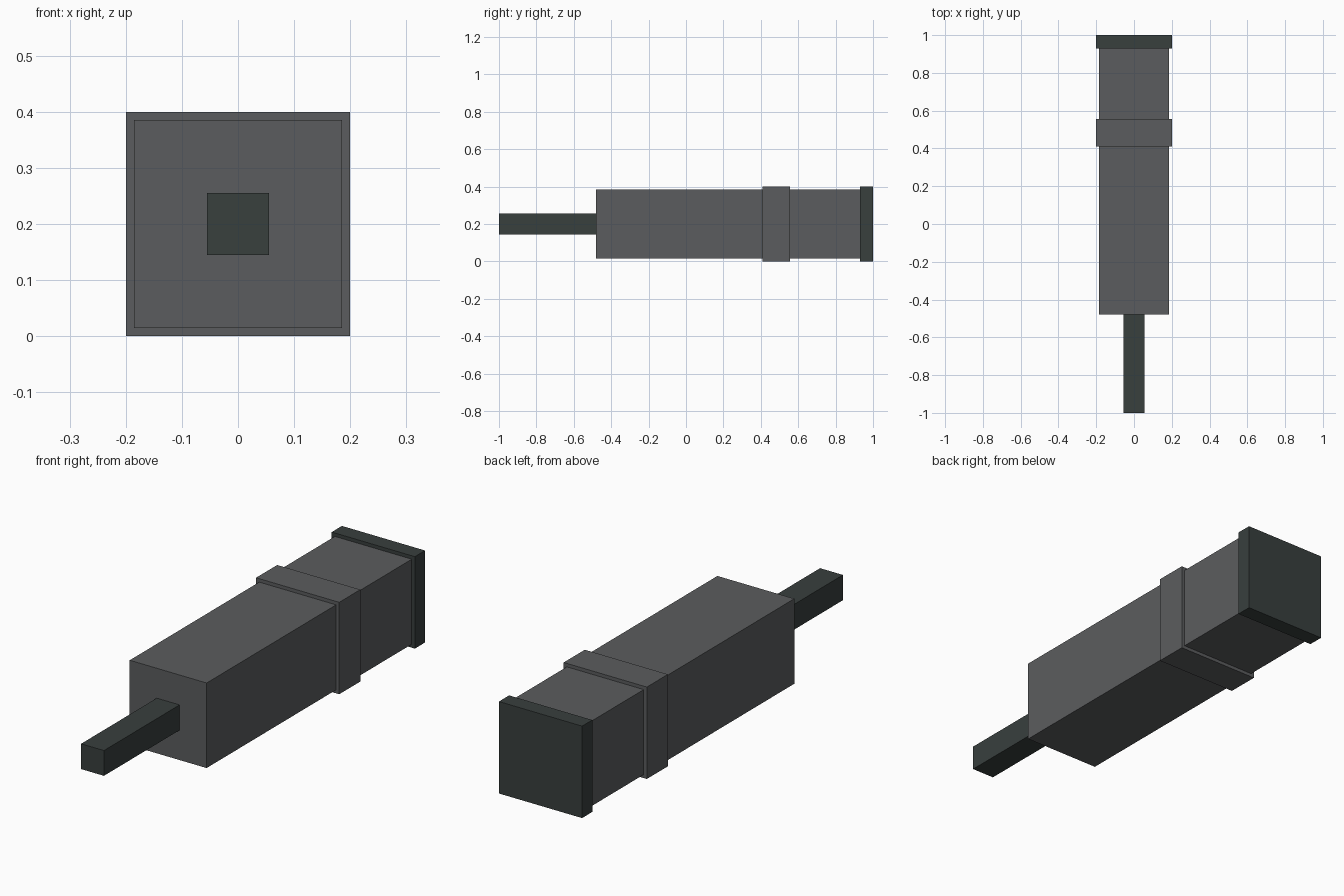
import bpy

cube = bpy.data.objects.get("Cube")
if cube:
    bpy.data.objects.remove(cube, do_unlink=True)

AXIS_Z = 0.2  # height of the shared centre line


def material(name, rgb):
    m = bpy.data.materials.new(name)
    m.use_nodes = True
    m.diffuse_color = (*rgb, 1)
    bsdf = next(n for n in m.node_tree.nodes if n.type == "BSDF_PRINCIPLED")
    bsdf.inputs["Base Color"].default_value = (*rgb, 1)
    return m


def block(name, width, y_front, y_back, mat):
    """Square bar along y, centred on the axis."""
    bpy.ops.mesh.primitive_cube_add(size=1, location=(0, (y_front + y_back) / 2, AXIS_Z))
    ob = bpy.context.object
    ob.name = name
    ob.scale = (width, y_back - y_front, width)
    bpy.ops.object.transform_apply(location=False, rotation=False, scale=True)
    ob.data.materials.append(mat)
    return ob


grey = material("grey metal", (0.105, 0.108, 0.112))
dark = material("dark green grey", (0.040, 0.050, 0.048))

# Barrel with its raised collar
block("body", 0.37, -0.48, 0.95, grey)
block("collar", 0.40, 0.41, 0.555, grey)

# Front rod and rear end cap
block("rod", 0.11, -1.0, -0.46, dark)
block("end_cap", 0.40, 0.93, 1.0, dark)
